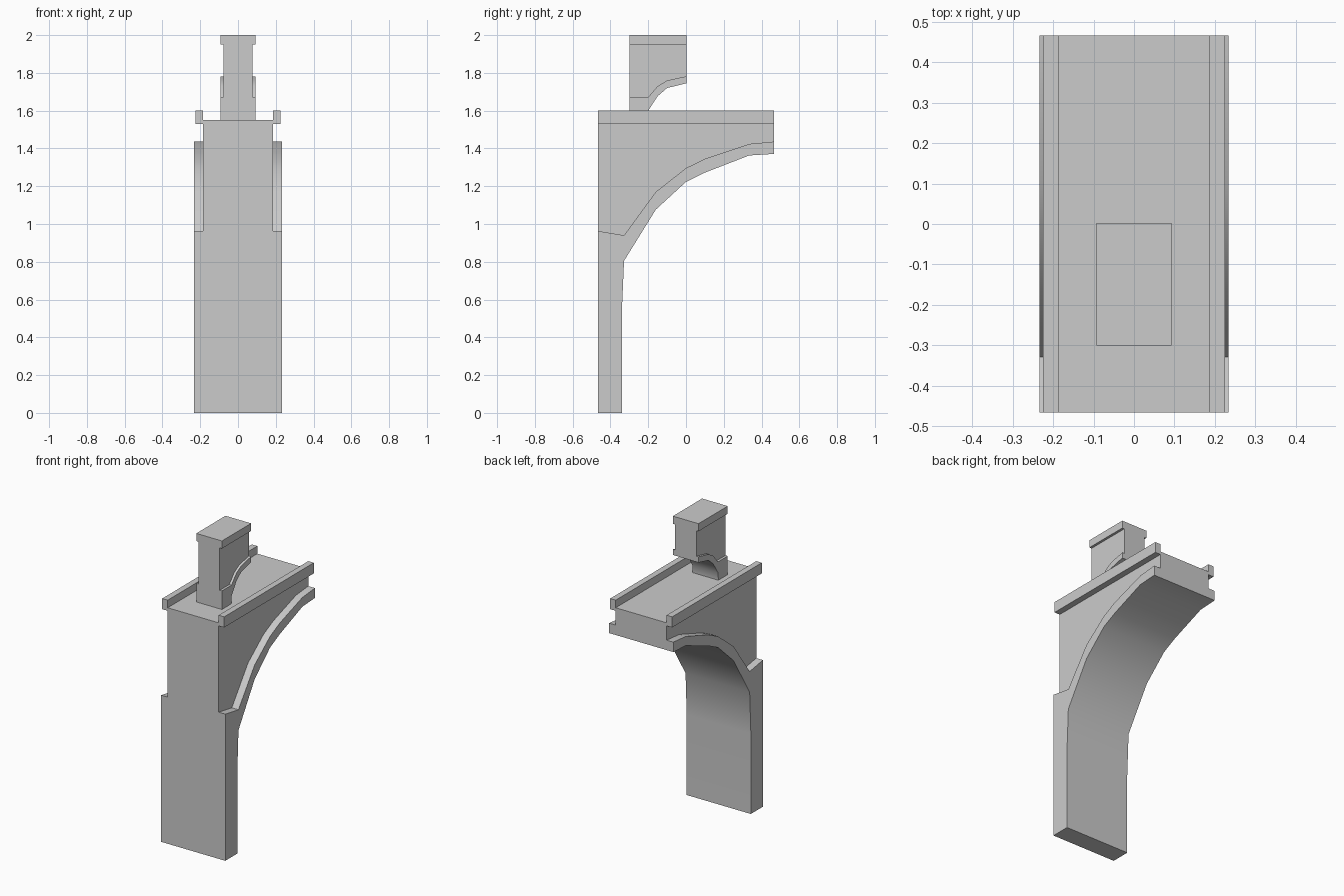
import bpy, bmesh, math

if "Cube" in bpy.data.objects:
    bpy.data.objects.remove(bpy.data.objects["Cube"])


def extrude_x(name, profile, x0, x1):
    """Solid from a closed (y, z) profile, extruded between x0 and x1."""
    bm = bmesh.new()
    face = bm.faces.new([bm.verts.new((x0, y, z)) for y, z in profile])
    moved = bmesh.ops.extrude_face_region(bm, geom=[face])["geom"]
    verts = [g for g in moved if isinstance(g, bmesh.types.BMVert)]
    bmesh.ops.translate(bm, verts=verts, vec=(x1 - x0, 0, 0))
    bmesh.ops.recalc_face_normals(bm, faces=bm.faces[:])
    mesh = bpy.data.meshes.new(name)
    bm.to_mesh(mesh)
    bm.free()
    obj = bpy.data.objects.new(name, mesh)
    bpy.context.collection.objects.link(obj)
    bpy.ops.object.select_all(action='DESELECT')
    obj.select_set(True)
    bpy.context.view_layer.objects.active = obj
    bpy.ops.object.shade_smooth_by_angle(angle=math.radians(32))
    return obj


def rect(y0, y1, z0, z1):
    return [(y0, z0), (y1, z0), (y1, z1), (y0, z1)]


def arched_part(name, back, front, base, top, soffit, extrados, ring_w, wall_w):
    """Half arch: a wide leg with arch ring, and a narrower wall above it."""
    extrude_x(name + "_leg_and_ring", [(back, base)] + soffit + extrados[::-1],
              -ring_w, ring_w)
    extrude_x(name + "_wall", extrados + [(front, top), (back, top)],
              -wall_w, wall_w)


END = 0.465

# Main pier, arch ring and spandrel wall up to the deck
arched_part(
    "main_arch", -END, END, 0, 1.55,
    soffit=[(-0.34, 0), (-0.34, 0.53), (-0.328, 0.805), (-0.16, 1.076),
            (0, 1.223), (0.1, 1.272), (0.335, 1.363), (END, 1.371)],
    extrados=[(-END, 0.963), (-0.328, 0.94), (-0.16, 1.17), (0, 1.296),
              (0.1, 1.345), (0.335, 1.424), (END, 1.436)],
    ring_w=0.233, wall_w=0.185)

# Parapets along both deck edges
for side, label in ((-1, "left"), (1, "right")):
    extrude_x("parapet_" + label, rect(-END, END, 1.53, 1.60),
              side * 0.185, side * 0.225)

# Smaller upper arch on the deck
arched_part(
    "upper_arch", -0.3, 0.003, 1.55, 1.95,
    soffit=[(-0.203, 1.55), (-0.2, 1.6), (-0.15, 1.677), (-0.1, 1.72),
            (0.003, 1.745)],
    extrados=[(-0.3, 1.672), (-0.2, 1.672), (-0.15, 1.73), (-0.1, 1.76),
              (0.003, 1.782)],
    ring_w=0.093, wall_w=0.077)

# Cap beam on the upper arch
extrude_x("upper_cap", rect(-0.3, 0.003, 1.95, 2.0), -0.093, 0.093)
